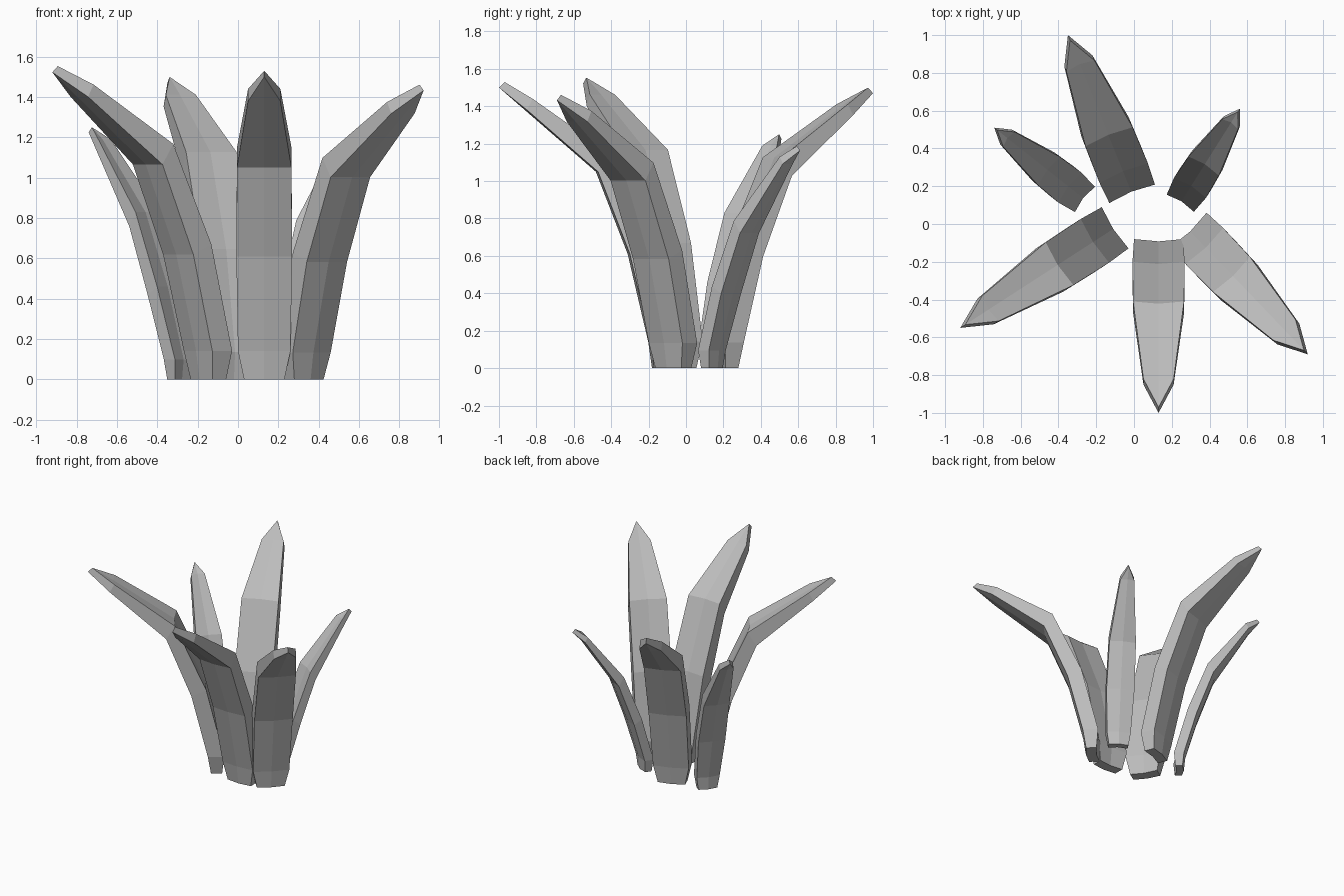
import bpy
import bmesh
from mathutils import Vector

cube = bpy.data.objects.get("Cube")
if cube:
    bpy.data.objects.remove(cube)

# One plain grey for every leaf
grey = bpy.data.materials.new("leaf_grey")
grey.use_nodes = True
tone = (0.5, 0.5, 0.5, 1)
grey.diffuse_color = tone
grey.node_tree.nodes["Principled BSDF"].inputs["Base Color"].default_value = tone

# Stations from root to tip: half width, inner (reach, height), outer (reach, height)
LARGE = [
    (0.10, (0.015, 0), (0.09, 0)),
    (0.13, (0, 0.14), (0.11, 0.14)),
    (0.138, (0.12, 0.66), (0.22, 0.61)),
    (0.135, (0.33, 1.15), (0.39, 1.05)),
    (0.08, (0.74, 1.44), (0.77, 1.38)),
    (0, (0.89, 1.53), (0.92, 1.50)),
]
SMALL = [
    (0.07, (0.01, 0), (0.06, 0)),
    (0.085, (0, 0.10), (0.07, 0.10)),
    (0.10, (0.10, 0.46), (0.16, 0.42)),
    (0.095, (0.24, 0.83), (0.28, 0.76)),
    (0.05, (0.51, 1.19), (0.53, 1.15)),
    (0, (0.59, 1.25), (0.61, 1.225)),
]
BOW = 0.012  # outward bulge of the centre line


def leaf(name, stations, root, tip, height):
    """Thick pointed leaf bending outwards from root towards tip."""
    root, tip = Vector(root), Vector(tip)
    reach_scale = (tip - root).length / stations[-1][2][0]
    along = (tip - root).normalized()
    across = Vector((-along.y, along.x))
    bm = bmesh.new()

    def point(side, half, spot):
        r = spot[0] * reach_scale + (BOW if side == 0 and half else 0)
        p = root + along * r + across * side * half
        return bm.verts.new((p.x, p.y, spot[1] * height))

    # Each ring runs across the inner face, then back across the outer face
    rings = []
    for half, inner, outer in stations[:-1]:
        rings.append([point(s, half, inner) for s in (-1, 0, 1)]
                     + [point(s, half, outer) for s in (1, 0, -1)])
    end_in, end_out = (point(0, 0, spot) for spot in stations[-1][1:])
    bm.faces.new(rings[0])
    for low, high in zip(rings, rings[1:]):
        for i in range(6):
            j = (i + 1) % 6
            bm.faces.new((low[i], low[j], high[j], high[i]))

    # Pointed end
    a, b, c, d, e, f = rings[-1]
    for corners in ((a, b, end_in), (b, c, end_in), (c, d, end_out, end_in),
                    (d, e, end_out), (e, f, end_out), (f, a, end_in, end_out)):
        bm.faces.new(corners)
    bmesh.ops.recalc_face_normals(bm, faces=bm.faces)
    mesh = bpy.data.meshes.new(name)
    bm.to_mesh(mesh)
    bm.free()
    mesh.materials.append(grey)
    bpy.context.collection.objects.link(bpy.data.objects.new(name, mesh))


# Ring of leaves
leaf("front_leaf", LARGE, (0.13, -0.08), (0.13, -1.0), 1.0)
leaf("front_left_leaf", LARGE, (0.29, -0.03), (0.92, -0.69), 0.955)
leaf("front_right_leaf", LARGE, (-0.10, -0.02), (-0.92, -0.55), 1.015)
leaf("back_leaf", LARGE, (-0.01, 0.16), (-0.35, 1.0), 0.98)
leaf("back_left_small_leaf", SMALL, (0.245, 0.11), (0.56, 0.61), 0.95)
leaf("back_right_small_leaf", SMALL, (-0.26, 0.13), (-0.74, 0.51), 1.0)
